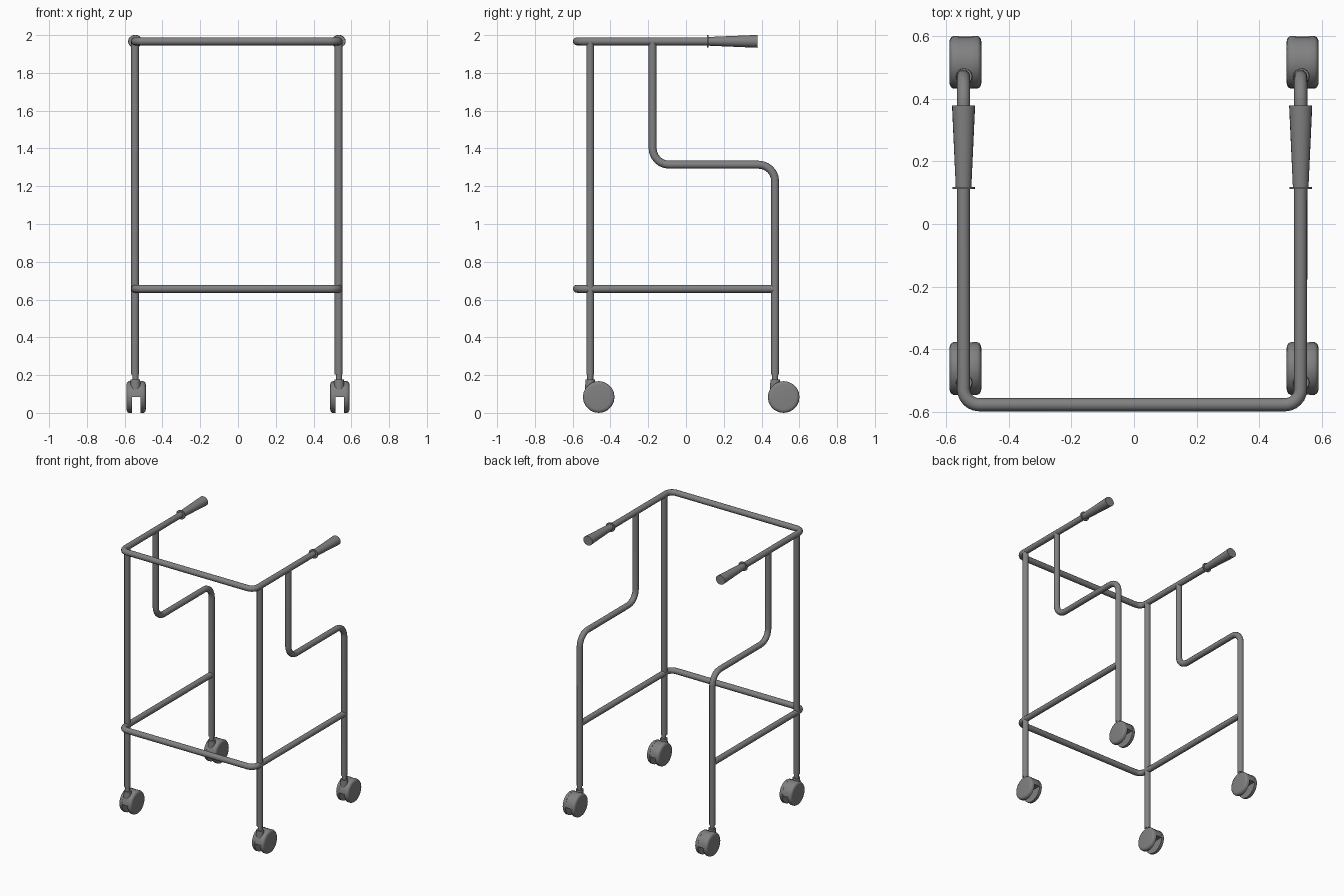
import bpy, bmesh, math
from mathutils import Vector, Matrix

cube = bpy.data.objects.get("Cube")
if cube:
    bpy.data.objects.remove(cube, do_unlink=True)

grey = bpy.data.materials.new("metal_grey")
grey.use_nodes = True
tone = (0.22, 0.22, 0.22, 1)
grey.diffuse_color = tone
grey.node_tree.nodes["Principled BSDF"].inputs["Base Color"].default_value = tone

TUBE = 0.021
MID = -0.006          # frame centre line
HALF = 0.539          # half the track width
TOP, LOW = 1.967, 0.657
FRONT_POST, REAR_POST, NOSE = -0.507, 0.472, -0.578


def fillet(points, radius, steps=6):
    """Round the inner corners of a right-angled path."""
    pts = [Vector(p) for p in points]
    path = [pts[0]]
    for a, b, c in zip(pts, pts[1:], pts[2:]):
        u, v = (a - b).normalized(), (c - b).normalized()
        centre = b + (u + v) * radius
        for i in range(steps + 1):
            t = math.pi / 2 * i / steps
            path.append(centre - v * radius * math.cos(t) - u * radius * math.sin(t))
    return path + [pts[-1]]


def tube(name, points, bend=0.05, radius=TUBE):
    curve = bpy.data.curves.new(name, "CURVE")
    curve.dimensions = "3D"
    curve.bevel_depth = radius
    curve.bevel_resolution = 4
    curve.use_fill_caps = True
    path = fillet(points, bend)
    spline = curve.splines.new("POLY")
    spline.points.add(len(path) - 1)
    for point, co in zip(spline.points, path):
        point.co = (*co, 1)
    spline.use_smooth = True
    curve.materials.append(grey)
    obj = bpy.data.objects.new(name, curve)
    bpy.context.collection.objects.link(obj)


def finish(name, bm, matrix):
    bmesh.ops.recalc_face_normals(bm, faces=bm.faces)
    bm.transform(matrix)
    mesh = bpy.data.meshes.new(name)
    bm.to_mesh(mesh)
    bm.free()
    mesh.materials.append(grey)
    obj = bpy.data.objects.new(name, mesh)
    bpy.context.collection.objects.link(obj)
    bpy.ops.object.select_all(action="DESELECT")
    obj.select_set(True)
    bpy.context.view_layer.objects.active = obj
    bpy.ops.object.shade_smooth_by_angle(angle=math.radians(35))


def lathe(name, profile, matrix, sides=20):
    """Revolve (radius, height) pairs around z, then place."""
    bm = bmesh.new()
    verts = [bm.verts.new((r, 0, h)) for r, h in profile]
    edges = [bm.edges.new(pair) for pair in zip(verts, verts[1:])]
    bmesh.ops.spin(bm, geom=verts + edges, cent=(0, 0, 0), axis=(0, 0, 1),
                   angle=math.tau, steps=sides)
    bmesh.ops.remove_doubles(bm, verts=bm.verts, dist=1e-5)
    finish(name, bm, matrix)


def hood(name, matrix, radius=0.083, half_width=0.024, steps=10):
    """Half disc that covers the gap between the twin wheels."""
    bm = bmesh.new()
    arc = [math.pi * i / steps for i in range(steps + 1)]
    face = bm.faces.new([bm.verts.new((-half_width, radius * math.cos(t),
                                       radius * math.sin(t))) for t in arc])
    new = bmesh.ops.extrude_face_region(bm, geom=[face])["geom"]
    bmesh.ops.translate(bm, vec=(2 * half_width, 0, 0),
                        verts=[g for g in new if isinstance(g, bmesh.types.BMVert)])
    # the extruded region keeps its original face as the other cap
    if not face.is_valid or len(bm.faces) < steps + 3:
        bmesh.ops.holes_fill(bm, edges=bm.edges)
    finish(name, bm, matrix)


WHEEL = [(0, 0.022), (0.084, 0.022), (0.084, 0.039), (0.08, 0.046),
         (0.072, 0.05), (0.064, 0.051), (0, 0.051)]
NECK = [(0, 0.12), (0.028, 0.12), (0.025, 0.177), (0.016, 0.177),
        (0.016, 0.22), (0, 0.22)]
GRIP = [(0, 0), (0.036, 0), (0.036, 0.007), (0.025, 0.007),
        (0.027, 0.05), (0.037, 0.267), (0, 0.267)]


def caster(name, x, post_y):
    hub = Matrix.Translation((x, post_y + 0.045, 0.084))
    for side, sign in (("left", 1), ("right", -1)):
        lathe(f"{name}_{side}_wheel", WHEEL,
              hub @ Matrix.Rotation(sign * math.pi / 2, 4, "Y"))
    hood(f"{name}_hood", hub)
    lathe(f"{name}_neck", NECK, Matrix.Translation((x - 0.004, post_y, 0)), 16)


# Rails that wrap around the front
xl, xr = MID + HALF, MID - HALF
for name, z, end in (("top_rail", TOP, 0.2), ("lower_rail", LOW, REAR_POST)):
    tube(name, [(xr, end, z), (xr, NOSE, z), (xl, NOSE, z), (xl, end, z)])

# Legs, grips and casters on both sides
for side, sign in (("left", 1), ("right", -1)):
    x = MID + sign * HALF
    tube(f"{side}_front_leg", [(x, FRONT_POST, 0.204), (x, FRONT_POST, TOP)])
    tube(f"{side}_rear_leg",
         [(x, -0.177, TOP), (x, -0.177, 1.314),
          (x, REAR_POST, 1.314), (x, REAR_POST, 0.204)], bend=0.088)
    lathe(f"{side}_grip", GRIP,
          Matrix.Translation((x, 0.112, TOP)) @ Matrix.Diagonal((1, 1, 0.92, 1))
          @ Matrix.Rotation(-math.pi / 2, 4, "X"))
    for end, y in (("front", FRONT_POST), ("rear", REAR_POST)):
        caster(f"{side}_{end}_caster", sign * HALF, y)
